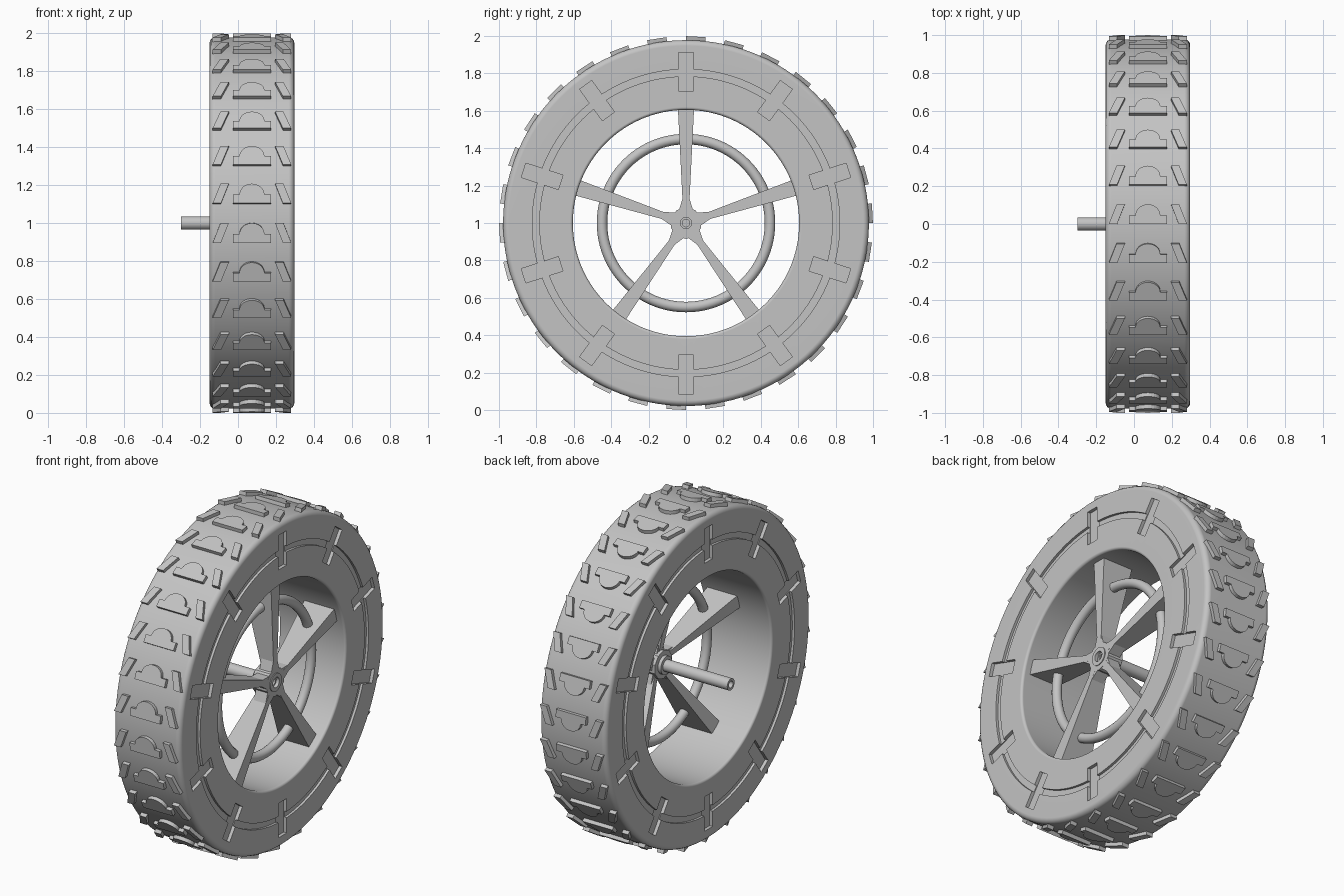
import bpy, bmesh
from math import sin, cos, pi, radians
from mathutils import Matrix

cube = bpy.data.objects.get("Cube")
if cube:
    bpy.data.objects.remove(cube)

GREY = (0.55, 0.55, 0.55, 1)
grey = bpy.data.materials.new("plain grey")
grey.use_nodes = True
grey.diffuse_color = GREY
grey.node_tree.nodes["Principled BSDF"].inputs["Base Color"].default_value = GREY

X0, X1 = -0.15, 0.297      # side planes of the tyre
MID = (X0 + X1) / 2
AXIS = Matrix.Translation((0, 0, 1))


def around(degrees):
    """Turn about the wheel axis; local z becomes the radial direction."""
    return AXIS @ Matrix.Rotation(radians(degrees), 4, 'X')


def finish(name, bm, smooth=False):
    bmesh.ops.recalc_face_normals(bm, faces=bm.faces)
    mesh = bpy.data.meshes.new(name)
    bm.to_mesh(mesh)
    bm.free()
    mesh.materials.append(grey)
    obj = bpy.data.objects.new(name, mesh)
    bpy.context.collection.objects.link(obj)
    if smooth:
        smooth_object(obj)
    return obj


def activate(obj):
    bpy.ops.object.select_all(action='DESELECT')
    obj.select_set(True)
    bpy.context.view_layer.objects.active = obj


def smooth_object(obj):
    activate(obj)
    bpy.ops.object.shade_smooth_by_angle(angle=radians(35))


def lathe(name, profile, steps, smooth=True):
    """Revolve a closed (x, radius) profile about the wheel axis."""
    bm = bmesh.new()
    rings = []
    for i in range(steps):
        a = 2 * pi * i / steps
        rings.append([bm.verts.new((x, r * sin(a), 1 + r * cos(a))) for x, r in profile])
    n = len(profile)
    for i in range(steps):
        p, q = rings[i], rings[(i + 1) % steps]
        for j in range(n):
            k = (j + 1) % n
            bm.faces.new((p[j], p[k], q[k], q[j]))
    return finish(name, bm, smooth)


def loft(bm, low, high, matrix):
    """Solid between two matching loops of points."""
    a = [bm.verts.new(matrix @ Matrix.Translation(p).translation) for p in low]
    b = [bm.verts.new(matrix @ Matrix.Translation(p).translation) for p in high]
    bm.faces.new(a)
    bm.faces.new(b)
    for i in range(len(a)):
        j = (i + 1) % len(a)
        bm.faces.new((a[i], a[j], b[j], b[i]))


def rect(xa, xb, half, z):
    return [(xa, -half, z), (xb, -half, z), (xb, half, z), (xa, half, z)]


def fillet(x, r, radius, start):
    """Quarter arc of profile points round a centre."""
    return [(x + radius * cos(start + i * pi / 8), r + radius * sin(start + i * pi / 8))
            for i in range(5)]


# Tyre: rounded section with a shallow ring groove in each side
RO, RI, FO, FI, GROOVE = 0.978, 0.605, 0.03, 0.015, 0.015
right_groove = [(X1, 0.785), (X1 - GROOVE, 0.785), (X1 - GROOVE, 0.822), (X1, 0.822)]
left_groove = [(X0 + X1 - x, r) for x, r in reversed(right_groove)]
section = (fillet(X1 - FI, RI + FI, FI, -pi / 2) + right_groove
           + fillet(X1 - FO, RO - FO, FO, 0)
           + fillet(X0 + FO, RO - FO, FO, pi / 2) + left_groove
           + fillet(X0 + FI, RI + FI, FI, pi))
tyre = lathe("tyre", section, 120, smooth=False)

# Ten radial slots recessed in each side of the tyre
bm = bmesh.new()
for k in range(10):
    for xa, xb in ((X1 - 0.02, X1 + 0.02), (X0 - 0.02, X0 + 0.02)):
        loft(bm, rect(xa, xb, 0.04, 0.705), rect(xa, xb, 0.04, 0.913), around(36 * k))
cutter = finish("slot_cutter", bm)
cutter.hide_render = True
cut = tyre.modifiers.new("slots", 'BOOLEAN')
cut.operation = 'DIFFERENCE'
cut.solver = 'EXACT'
cut.object = cutter
activate(tyre)
bpy.ops.object.modifier_apply(modifier=cut.name)
bpy.data.objects.remove(cutter)
smooth_object(tyre)
weighted = tyre.modifiers.new("even_shading", 'WEIGHTED_NORMAL')
weighted.keep_sharp = True

# Tread blocks: a domed centre block and two slanted shoulder blocks per row
dome = [(MID + 0.066 * cos(pi * i / 12), -0.006 + 0.058 * sin(pi * i / 12)) for i in range(13)]
centre_block = ([(MID - 0.1, -0.052), (MID + 0.1, -0.052), (MID + 0.1, -0.006)]
                + dome + [(MID - 0.1, -0.006)])
slant = [(-0.207, -0.052), (-0.163, -0.052), (-0.122, 0.052), (-0.166, 0.052)]
left_block = [(MID + x, v) for x, v in slant]
right_block = [(MID - x, v) for x, v in slant]
for name, outline in (("centre_tread", centre_block), ("left_shoulder_tread", left_block),
                      ("right_shoulder_tread", right_block)):
    bm = bmesh.new()
    for k in range(30):
        loft(bm, [(x, v, 0.96) for x, v in outline],
             [(x, v, 0.998) for x, v in outline], around(12 * k - 3))
    finish(name, bm)

# Five spokes, wide and deep at the rim, narrow at the hub
bm = bmesh.new()
for k in range(5):
    loft(bm, rect(0.17, 0.25, 0.016, 0.07), rect(0.05, 0.25, 0.043, 0.609), around(72 * k))
finish("spokes", bm)

# Hub with flared roots between the spokes
bm = bmesh.new()
for k in range(5):
    loft(bm, rect(0.17, 0.249, 0.045, 0.045), rect(0.17, 0.249, 0.016, 0.14), around(72 * k))
finish("spoke_roots", bm)
lathe("hub", [(0.15, 0.04), (0.25, 0.04), (0.25, 0.085), (0.15, 0.085)], 10, smooth=False)
lathe("hub_collar", [(0.13, 0.03), (0.255, 0.03), (0.255, 0.054), (0.13, 0.054)], 40)

# Hollow axle
lathe("axle", [(-0.3, 0.02), (0.235, 0.02), (0.235, 0.035), (-0.3, 0.035)], 40)
lathe("axle_plug", [(-0.22, 0.001), (0.225, 0.001), (0.225, 0.021), (-0.22, 0.021)], 24)

# Round ring threaded through the spokes
tube = [(0.175 + 0.028 * cos(pi * i / 8), 0.449 + 0.028 * sin(pi * i / 8)) for i in range(16)]
lathe("spoke_ring", tube, 96)
